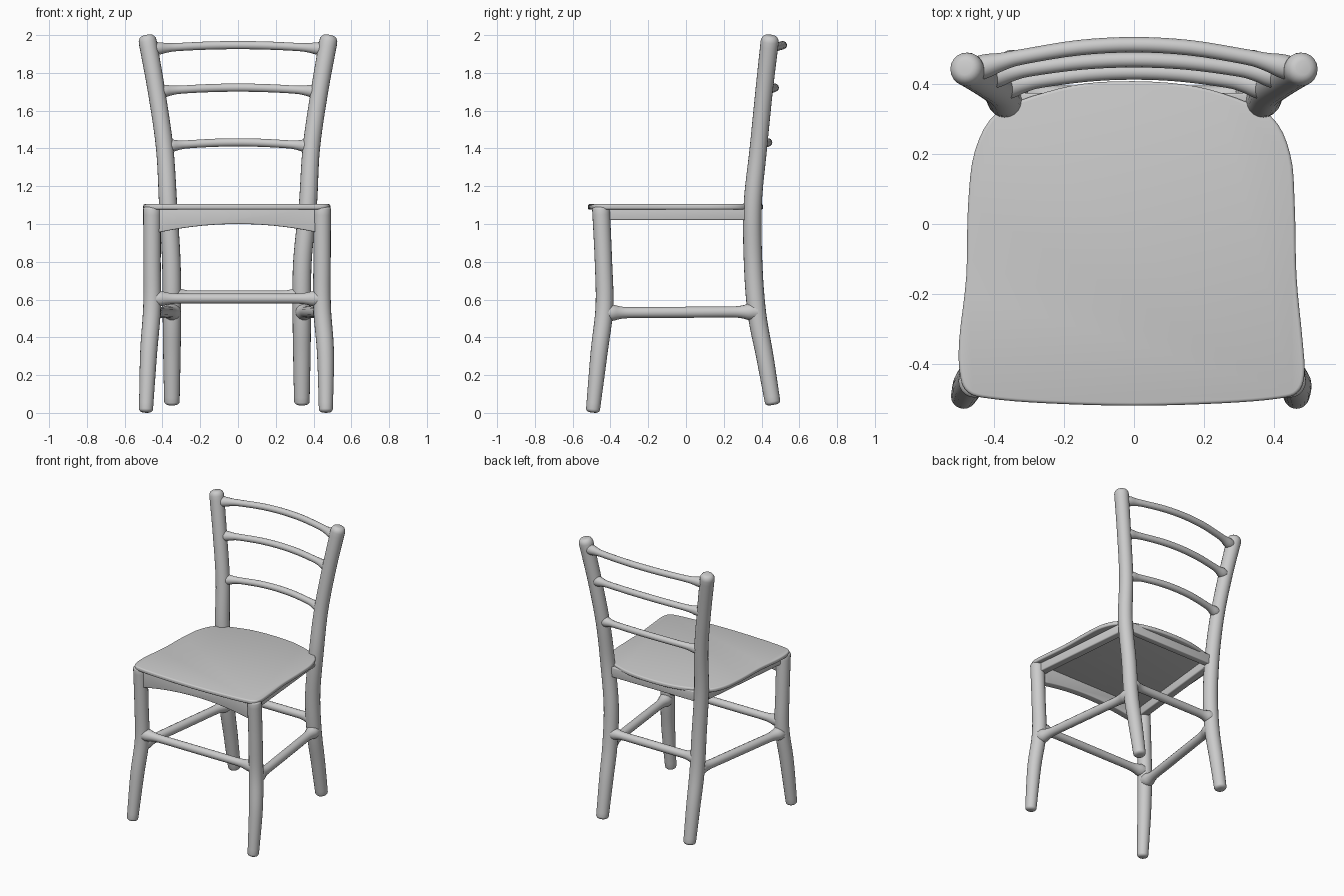
import bpy, bmesh, math
from mathutils import Vector

if "Cube" in bpy.data.objects:
    bpy.data.objects.remove(bpy.data.objects["Cube"])


def catmull(pts, steps, closed=False):
    """Smooth interpolation through points of any dimension."""
    n = len(pts)
    get = (lambda i: pts[i % n]) if closed else (lambda i: pts[min(max(i, 0), n - 1)])
    out = []
    for i in range(n if closed else n - 1):
        a, b, c, d = get(i - 1), get(i), get(i + 1), get(i + 2)
        for s in range(steps):
            t = s / steps
            out.append([0.5 * (2 * q + (r - p) * t + (2 * p - 5 * q + 4 * r - u) * t * t
                               + (3 * q - p - 3 * r + u) * t ** 3)
                        for p, q, r, u in zip(a, b, c, d)])
    if not closed:
        out.append(list(pts[-1]))
    return out


def finish(name, bm, angle=40):
    bmesh.ops.recalc_face_normals(bm, faces=bm.faces)
    me = bpy.data.meshes.new(name)
    bm.to_mesh(me)
    bm.free()
    ob = bpy.data.objects.new(name, me)
    bpy.context.collection.objects.link(ob)
    bpy.ops.object.select_all(action='DESELECT')
    ob.select_set(True)
    bpy.context.view_layer.objects.active = ob
    bpy.ops.object.shade_smooth_by_angle(angle=math.radians(angle))
    return ob


def tube(name, pts, cap0=0.0, cap1=0.0, sides=20, steps=6):
    """Round bar through (x, y, z, radius) points, with domed ends of depth cap0/cap1."""
    path = [(Vector(p[:3]), p[3]) for p in catmull(pts, steps)]

    def dome(end, nxt, depth):
        d = (end[0] - nxt[0]).normalized()
        return [(end[0] + d * depth * math.sin(a), end[1] * (0.4 + 0.6 * math.cos(a)))
                for a in (math.radians(k) for k in (22, 45, 67, 88))]

    if cap0:
        path = dome(path[0], path[1], cap0)[::-1] + path
    if cap1:
        path = path + dome(path[-1], path[-2], cap1)
    bm = bmesh.new()
    rings = []
    for i, (c, r) in enumerate(path):
        t = (path[min(i + 1, len(path) - 1)][0] - path[max(i - 1, 0)][0]).normalized()
        ref = Vector((0, 1, 0)) if abs(t.z) > 0.7 else Vector((0, 0, 1))
        u = t.cross(ref).normalized()
        v = t.cross(u)
        rings.append([bm.verts.new(c + r * (u * math.cos(a) + v * math.sin(a)))
                      for a in (2 * math.pi * k / sides for k in range(sides))])
    for a, b in zip(rings, rings[1:]):
        for k in range(sides):
            j = (k + 1) % sides
            bm.faces.new((a[k], a[j], b[j], b[k]))
    bm.faces.new(rings[0])
    bm.faces.new(rings[-1])
    return finish(name, bm, 60)


def slab(name, outline, offset, bevel):
    """Extrude a closed 3D outline by an offset and round its edges."""
    bm = bmesh.new()
    face = bm.faces.new([bm.verts.new(p) for p in outline])
    ext = bmesh.ops.extrude_face_region(bm, geom=[face])
    bmesh.ops.translate(bm, vec=offset,
                        verts=[g for g in ext['geom'] if isinstance(g, bmesh.types.BMVert)])
    if not any(f.is_valid and f == face for f in bm.faces):
        bm.faces.new([v for v in bm.verts][:len(outline)])
    bmesh.ops.recalc_face_normals(bm, faces=bm.faces)
    edges = [e for e in bm.edges if len(e.link_faces) == 2 and e.calc_face_angle(0) > 0.8]
    bmesh.ops.bevel(bm, geom=edges, offset=bevel, segments=3, profile=0.5, affect='EDGES')
    return finish(name, bm)


def bar(name, a, b, r, flare=0.014, bow=(0, 0, 0)):
    """Rung between two points, flaring into the posts; bow shifts the middle."""
    a, b, bow = Vector(a), Vector(b), Vector(bow)
    pts = []
    for t, extra in ((0, flare), (0.05, flare), (0.1, flare * 0.3), (0.16, 0), (0.33, 0), (0.5, 0),
                     (0.67, 0), (0.84, 0), (0.9, flare * 0.3), (0.95, flare), (1, flare)):
        p = a.lerp(b, t) + bow * (4 * t * (1 - t))
        pts.append((*p, r + extra))
    return tube(name, pts, sides=14, steps=4)


# Legs: the hand-made chair leans slightly, so left and right feet differ a little
for s, side, foot in ((-1, "left", -0.487), (1, "right", 0.465)):
    k = 0.455 if s < 0 else 0.445
    tube(f"front_leg_{side}", [
        (foot, -0.492, 0.02, 0.037), (s * (k + 0.018), -0.46, 0.32, 0.045),
        (s * k, -0.432, 0.56, 0.047), (s * k, -0.437, 0.8, 0.046),
        (s * k, -0.45, 1.08, 0.047)], cap0=0.018, cap1=0.015)
    m = 0 if s < 0 else -0.012
    tube(f"back_post_{side}", [
        (s * 0.35 + m, 0.458, 0.06, 0.041), (s * 0.35 + m, 0.417, 0.3, 0.046),
        (s * 0.35 + m, 0.375, 0.53, 0.049), (s * 0.353 + m, 0.355, 0.8, 0.049),
        (s * 0.37, 0.353, 1.1, 0.048), (s * 0.388, 0.383, 1.4, 0.046),
        (s * 0.431, 0.413, 1.7, 0.046), (s * 0.478, 0.443, 1.965, 0.048)],
        cap0=0.018, cap1=0.035)
    # Side rung and side apron
    bar(f"side_rung_{side}", (s * k, -0.43, 0.53), (s * 0.345, 0.375, 0.535), 0.03)
    x0, x1 = s * (k + 0.012), s * 0.385
    slab(f"side_apron_{side}", [(x0, -0.44, 1.02), (x1, 0.35, 1.02), (x1, 0.35, 1.09),
                                (x0, -0.44, 1.09)], (-s * 0.055, 0, 0), 0.008)

# Front and back rungs
bar("front_rung", (-0.455, -0.432, 0.605), (0.445, -0.432, 0.605), 0.027)
bar("back_rung", (-0.35, 0.368, 0.62), (0.34, 0.368, 0.62), 0.028)

# Bowed back rails
for name, x, y, z, bow in (("lower_back_rail", 0.39, 0.385, 1.41, 0.05),
                           ("middle_back_rail", 0.434, 0.415, 1.70, 0.055),
                           ("top_back_rail", 0.47, 0.438, 1.925, 0.075)):
    bar(name, (-x, y, z), (x, y, z), 0.022, 0.012, (0, bow, 0.022))

# Front apron with an arched lower edge, and plain back apron
arch = [(x / 100, -0.472, 1.0 - 0.045 * (x / 42) ** 2) for x in range(-42, 43, 6)]
slab("front_apron", arch + [(0.42, -0.472, 1.09), (-0.42, -0.472, 1.09)], (0, 0.05, 0), 0.006)
slab("back_apron", [(-0.35, 0.33, 1.02), (0.35, 0.33, 1.02), (0.35, 0.33, 1.09),
                    (-0.35, 0.33, 1.09)], (0, 0.045, 0), 0.006)

# Seat board
seat = [(0, -0.52), (0.25, -0.513), (0.41, -0.5), (0.468, -0.482), (0.488, -0.43), (0.482, -0.33),
        (0.465, -0.15), (0.46, 0.05), (0.447, 0.2), (0.39, 0.31), (0.25, 0.375), (0.1, 0.404),
        (-0.1, 0.406), (-0.25, 0.378), (-0.39, 0.32), (-0.455, 0.21), (-0.475, 0.05),
        (-0.48, -0.15), (-0.5, -0.33), (-0.498, -0.43), (-0.475, -0.482), (-0.41, -0.5),
        (-0.25, -0.513)]
slab("seat", [(x, y, 1.077) for x, y in catmull(seat, 4, closed=True)], (0, 0, 0.028), 0.009)
